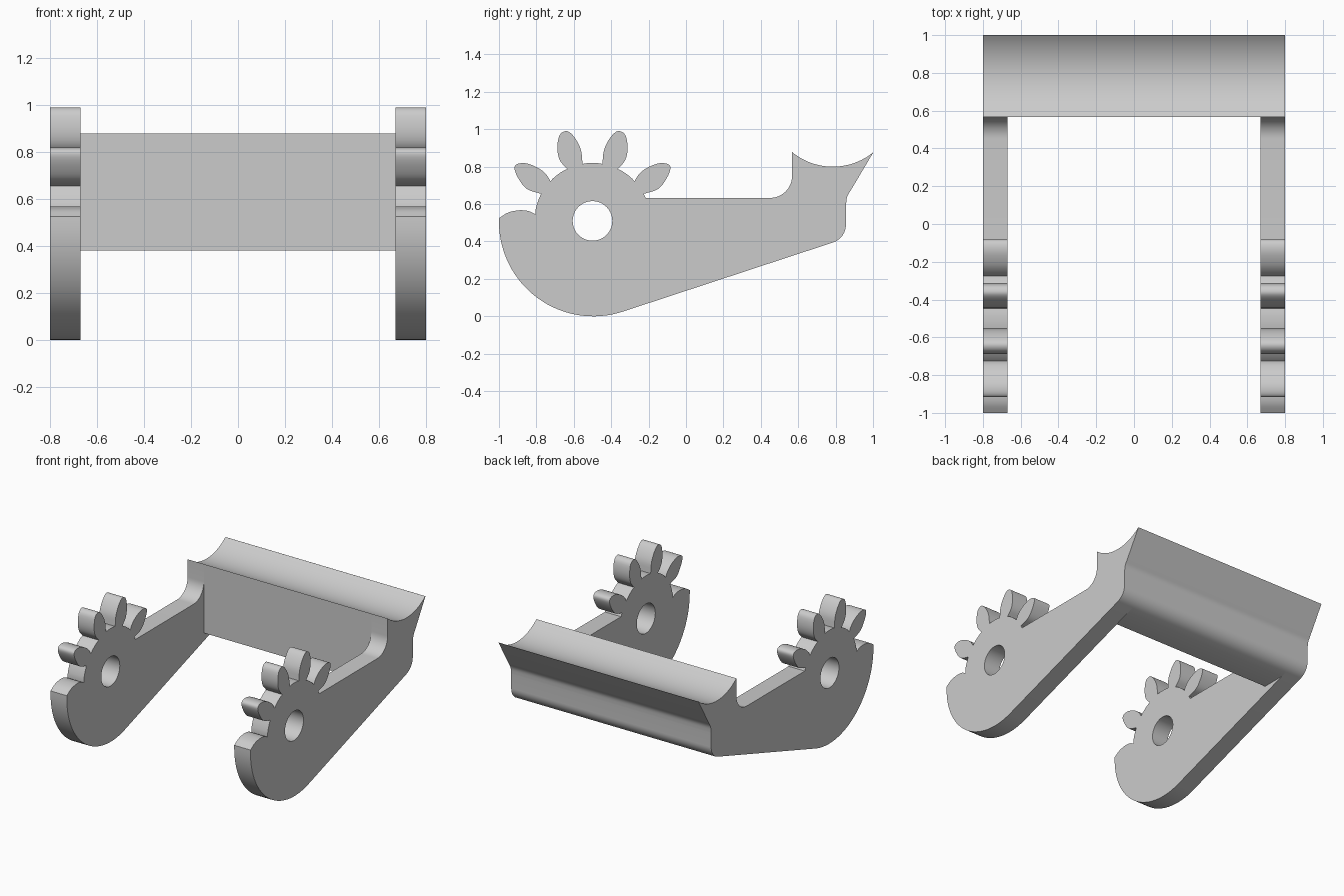
import bpy, bmesh, math
from mathutils import Vector

cube = bpy.data.objects.get("Cube")
if cube:
    bpy.data.objects.remove(cube, do_unlink=True)

grey = bpy.data.materials.new("plain grey")
grey.use_nodes = True
grey.diffuse_color = (0.6, 0.6, 0.6, 1)
grey.node_tree.nodes["Principled BSDF"].inputs["Base Color"].default_value = (0.6, 0.6, 0.6, 1)


def arc(cy, cz, r, start, end, n):
    """Points on an arc in the y-z plane, angles in degrees."""
    angles = [math.radians(start + (end - start) * i / n) for i in range(n + 1)]
    return [(cy + r * math.cos(a), cz + r * math.sin(a)) for a in angles]


def smooth(points, steps=4):
    """Rounded curve through the given points."""
    p = [Vector(q) for q in points]
    p = [2 * p[0] - p[1]] + p + [2 * p[-1] - p[-2]]
    out = []
    for a, b, c, d in zip(p, p[1:], p[2:], p[3:]):
        for i in range(steps):
            t = i / steps
            out.append(tuple(0.5 * (2 * b + (c - a) * t + (2 * a - 5 * b + 4 * c - d) * t * t
                                    + (3 * b - a - 3 * c + d) * t ** 3)))
    return out + [tuple(points[-1])]


def mirrored(points):
    """Reflect across the hub's vertical centre line."""
    return [(2 * HUB[0] - y, z) for y, z in reversed(points)]


def extrude_profile(name, loops, x0, x1):
    """Solid from closed y-z outlines; later loops are holes."""
    bm = bmesh.new()
    edges = []
    for loop in loops:
        verts = [bm.verts.new((x0, y, z)) for y, z in loop]
        edges += [bm.edges.new((a, b)) for a, b in zip(verts, verts[1:] + verts[:1])]
    bmesh.ops.triangle_fill(bm, edges=edges, use_beauty=True)
    ext = bmesh.ops.extrude_face_region(bm, geom=bm.faces[:], use_keep_orig=True)
    moved = [g for g in ext["geom"] if isinstance(g, bmesh.types.BMVert)]
    bmesh.ops.translate(bm, verts=moved, vec=(x1 - x0, 0, 0))
    bmesh.ops.recalc_face_normals(bm, faces=bm.faces[:])
    mesh = bpy.data.meshes.new(name)
    bm.to_mesh(mesh)
    bm.free()
    mesh.materials.append(grey)
    obj = bpy.data.objects.new(name, mesh)
    bpy.context.collection.objects.link(obj)
    bpy.ops.object.select_all(action="DESELECT")
    obj.select_set(True)
    bpy.context.view_layer.objects.active = obj
    bpy.ops.object.shade_smooth_by_angle(angle=math.radians(30))
    return obj


HUB = (-0.5, 0.51)
HUB_R = 0.31
INNER, OUTER = 0.67, 0.8


def hub(start, end):
    return arc(*HUB, HUB_R, start, end, 6)[1:-1]


# Front hook and the four rounded teeth
hook = smooth([(-1, 0.525), (-0.95, 0.555), (-0.89, 0.567), (-0.84, 0.562), (-0.805, 0.545)])
low_tooth = smooth([(-0.775, 0.655), (-0.85, 0.68), (-0.895, 0.735), (-0.917, 0.79),
                    (-0.9, 0.815), (-0.85, 0.817), (-0.785, 0.79), (-0.745, 0.755), (-0.725, 0.722)])
high_tooth = smooth([(-0.635, 0.787), (-0.675, 0.835), (-0.688, 0.9), (-0.675, 0.97),
                     (-0.635, 0.99), (-0.595, 0.955), (-0.562, 0.89), (-0.553, 0.815)])

# Cradle and rear edge, shared by the arms and the crossbar
cradle = arc(0.785, 1.143, 0.343, 230.5, 308.5, 24) + [(1, 0.874)]
rear = smooth([(0.885, 0.68), (0.862, 0.64), (0.855, 0.59)])
corner = arc(0.755, 0.49, 0.1, 0, -72, 10)

side = (hook + hub(173, 152) + low_tooth + hub(137, 116) + high_tooth + hub(100, 80)
        + mirrored(high_tooth) + hub(64, 43) + mirrored(low_tooth) + hub(28, 23)
        + [(-0.215, 0.632)] + arc(0.45, 0.75, 0.117, -90, 0, 12)
        + cradle + rear + corner
        + arc(-0.495, 0.505, 0.505, 288, 180, 32))
hole = arc(*HUB, 0.106, 0, 360, 40)[:-1]

# Two side arms
extrude_profile("left_arm", [side, hole], INNER, OUTER)
extrude_profile("right_arm", [side, hole], -OUTER, -INNER)

# Crossbar with a flat front and underside
bar = [(0.567, 0.38)] + cradle + rear + corner + [(0.74, 0.38)]
extrude_profile("crossbar", [bar], -INNER, INNER)
